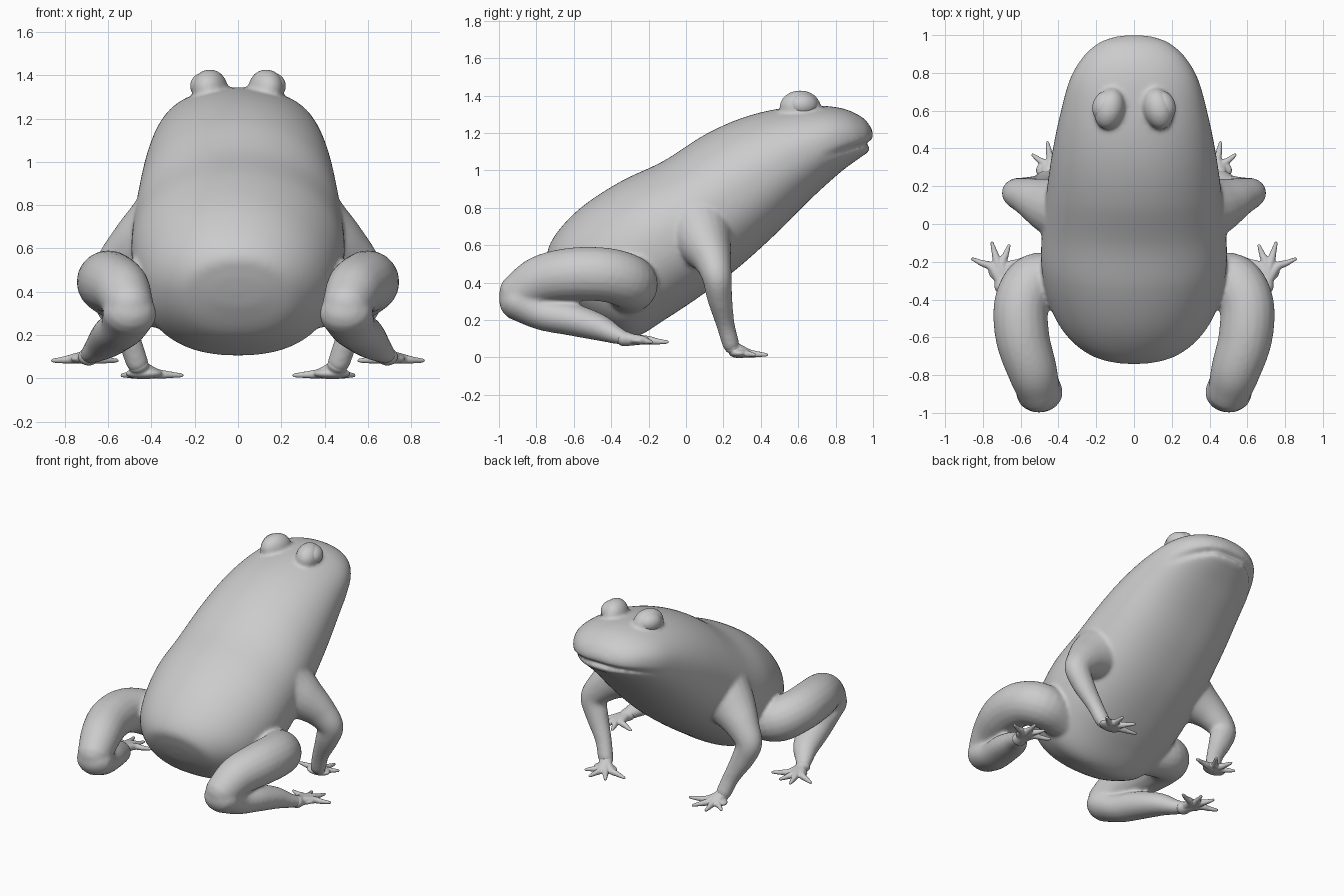
import bpy, bmesh, math
from mathutils import Vector

if "Cube" in bpy.data.objects:
    bpy.data.objects.remove(bpy.data.objects["Cube"], do_unlink=True)

GREY = (0.6, 0.6, 0.6, 1)
skin_mat = bpy.data.materials.new("plain_grey")
skin_mat.use_nodes = True
skin_mat.diffuse_color = GREY
skin_mat.node_tree.nodes["Principled BSDF"].inputs["Base Color"].default_value = GREY


def spline(points, steps):
    """Catmull-Rom samples through tuples of any length."""
    pts = [Vector(p) for p in points]
    pts = [2 * pts[0] - pts[1]] + pts + [2 * pts[-1] - pts[-2]]
    out = []
    for i in range(1, len(pts) - 2):
        a, b, c, d = pts[i - 1:i + 3]
        for k in range(steps):
            t = k / steps
            out.append(0.5 * (2 * b + (c - a) * t + (2 * a - 5 * b + 4 * c - d) * t ** 2
                              + (3 * b - a - 3 * c + d) * t ** 3))
    return out + [pts[-2]]


def loft(bm, rings):
    """Closed surface through rings of points."""
    rows = [[bm.verts.new(p) for p in ring] for ring in rings]
    n = len(rows[0])
    for r, s in zip(rows, rows[1:]):
        for i in range(n):
            j = (i + 1) % n
            bm.faces.new((r[i], r[j], s[j], s[i]))
    bm.faces.new(rows[0][::-1])
    bm.faces.new(rows[-1])


def tube(bm, points, side, sides=20, wide=1.0):
    """Round-ended limb through (x, y, z, radius) points, widened along x."""
    samples = spline([(side * x, y, z, r) for x, y, z, r in points], 6)
    centres = [(s.to_3d(), s[3]) for s in samples]
    head = (centres[0][0] - centres[1][0]).normalized()
    tail = (centres[-1][0] - centres[-2][0]).normalized()
    caps = [math.radians(a) for a in (25, 50, 70, 85)]
    (p, r), (q, s) = centres[0], centres[-1]
    path = [(p + head * r * math.sin(a), r * math.cos(a)) for a in reversed(caps)]
    path += centres + [(q + tail * s * math.sin(a), s * math.cos(a)) for a in caps]
    rings, normal = [], head.orthogonal()
    for i, (c, rad) in enumerate(path):
        t = (path[min(i + 1, len(path) - 1)][0] - path[max(i - 1, 0)][0]).normalized()
        normal = (normal - t * normal.dot(t)).normalized()
        other = t.cross(normal)
        ring = []
        for k in range(sides):
            a = 2 * math.pi * k / sides
            offset = rad * (normal * math.cos(a) + other * math.sin(a))
            offset.x *= wide
            ring.append(c + offset)
        rings.append(ring)
    loft(bm, rings)


def ball(bm, centre, size, turn=0.0):
    """Ellipsoid turned about z."""
    made = bmesh.ops.create_uvsphere(bm, u_segments=32, v_segments=20, radius=1)["verts"]
    for v in made:
        p = Vector([a * b for a, b in zip(v.co, size)])
        c, s = math.cos(turn), math.sin(turn)
        v.co = Vector((p.x * c - p.y * s, p.x * s + p.y * c, p.z)) + Vector(centre)


def finish(bm, name, voxel=None, smooth=0):
    bmesh.ops.recalc_face_normals(bm, faces=bm.faces)
    mesh = bpy.data.meshes.new(name)
    bm.to_mesh(mesh)
    bm.free()
    mesh.materials.append(skin_mat)
    mesh.shade_smooth()
    ob = bpy.data.objects.new(name, mesh)
    bpy.context.collection.objects.link(ob)
    if voxel:
        m = ob.modifiers.new("blend", 'REMESH')
        m.mode, m.voxel_size, m.use_smooth_shade = 'VOXEL', voxel, True
        m = ob.modifiers.new("relax", 'SMOOTH')
        m.factor, m.iterations = 0.5, smooth


# Torso and head: top y, top z, bottom y, bottom z, half width
STATIONS = [
    (-.692, .41, -.685, .395, .015), (-.725, .49, -.635, .31, .15), (-.74, .57, -.54, .2, .27),
    (-.68, .68, -.40, .13, .38), (-.55, .81, -.27, .11, .45), (-.35, .94, -.10, .21, .49),
    (-.12, 1.05, .08, .33, .485), (.10, 1.19, .28, .48, .46), (.30, 1.28, .48, .66, .43),
    (.50, 1.33, .66, .84, .39), (.70, 1.345, .82, .985, .34), (.84, 1.33, .92, 1.06, .27),
    (.94, 1.285, .97, 1.095, .19), (.985, 1.235, .99, 1.13, .115), (1.0, 1.2, 1.0, 1.17, .05)]


def torso(bm):
    rings, count = [], 96
    for ty, tz, by, bz, w in spline(STATIONS, 10):
        ring = []
        mid = Vector((0, (ty + by) / 2, (tz + bz) / 2))
        up = Vector((0, (ty - by) / 2, (tz - bz) / 2))
        for k in range(count):
            a = 2 * math.pi * k / count
            c, s = math.cos(a), math.sin(a)
            # Rounder back, squarer belly
            e = 2 / (2.05 if s > 0 else 2.3)
            p = mid + up * math.copysign(abs(s) ** e, s)
            p.x = w * math.copysign(abs(c) ** e, c)
            # Mouth crease fading out along the jaw
            fade = min(1, max(0, (p.y - .72) / .23))
            line = 1.14 - .26 * (.98 - p.y)
            groove = .035 * fade * math.exp(-((p.z - line) / .014) ** 2)
            p -= (p - Vector((0, .7, p.z))).normalized() * groove
            ring.append(p)
        rings.append(ring)
    loft(bm, rings)


ARM = [(.33, .07, .68, .2), (.44, .10, .61, .15), (.545, .14, .525, .105), (.61, .165, .43, .08),
       (.575, .18, .32, .068), (.505, .21, .18, .05), (.465, .24, .07, .046)]
THIGH = [(.36, -.30, .36, .13), (.52, -.30, .40, .145), (.595, -.42, .44, .145),
         (.59, -.6, .445, .143), (.54, -.77, .415, .132), (.505, -.885, .345, .115)]
SHANK = [(.50, -.895, .30, .105), (.53, -.77, .235, .09), (.57, -.62, .205, .088),
         (.615, -.47, .162, .073), (.67, -.37, .118, .048), (.71, -.29, .092, .028)]

bm = bmesh.new()
torso(bm)
for side in (1, -1):
    for limb, wide in ((ARM, 1.15), (THIGH, 1), (SHANK, 1.2)):
        tube(bm, limb, side, wide=wide)
    # Eyelid mound
    ball(bm, (side * .13, .61, 1.34), (.08, .112, .088), side * .25)
finish(bm, "body", .011, 12)

# Hands and feet: wrist, palm, palm size and four tapered toes
HAND = ((.46, .245, .06), (.435, .285, .022), (.085, .055, .026),
        [(.535, .365), (.458, .43), (.345, .415), (.26, .325)])
FOOT = ((.69, -.33, .1), (.71, -.25, .09), (.062, .055, .022),
        [(.855, -.185), (.752, -.10), (.662, -.115), (.56, -.175)])

for word, side in (("left", 1), ("right", -1)):
    for part, (wrist, palm, size, tips) in (("hand", HAND), ("foot", FOOT)):
        bm = bmesh.new()
        tube(bm, [(*wrist, .042), (*palm, .024)], side, wide=1.2)
        px, py, pz = palm
        ball(bm, (side * px, py, pz), size)
        tip_z = pz - .008
        for x, y in tips:
            tube(bm, [(*wrist, .032), (px + (x - px) * .3, py + (y - py) * .3, pz + .002, .024),
                      (px + (x - px) * .65, py + (y - py) * .65, tip_z + .003, .017),
                      (x, y, tip_z, .01)], side, 12)
        finish(bm, f"{word}_{part}", .006, 4)
    # Eyeball looking outward and slightly forward
    bm = bmesh.new()
    ball(bm, (side * .153, .626, 1.35), (.065, .082, .064), side * .4)
    finish(bm, f"{word}_eye")
